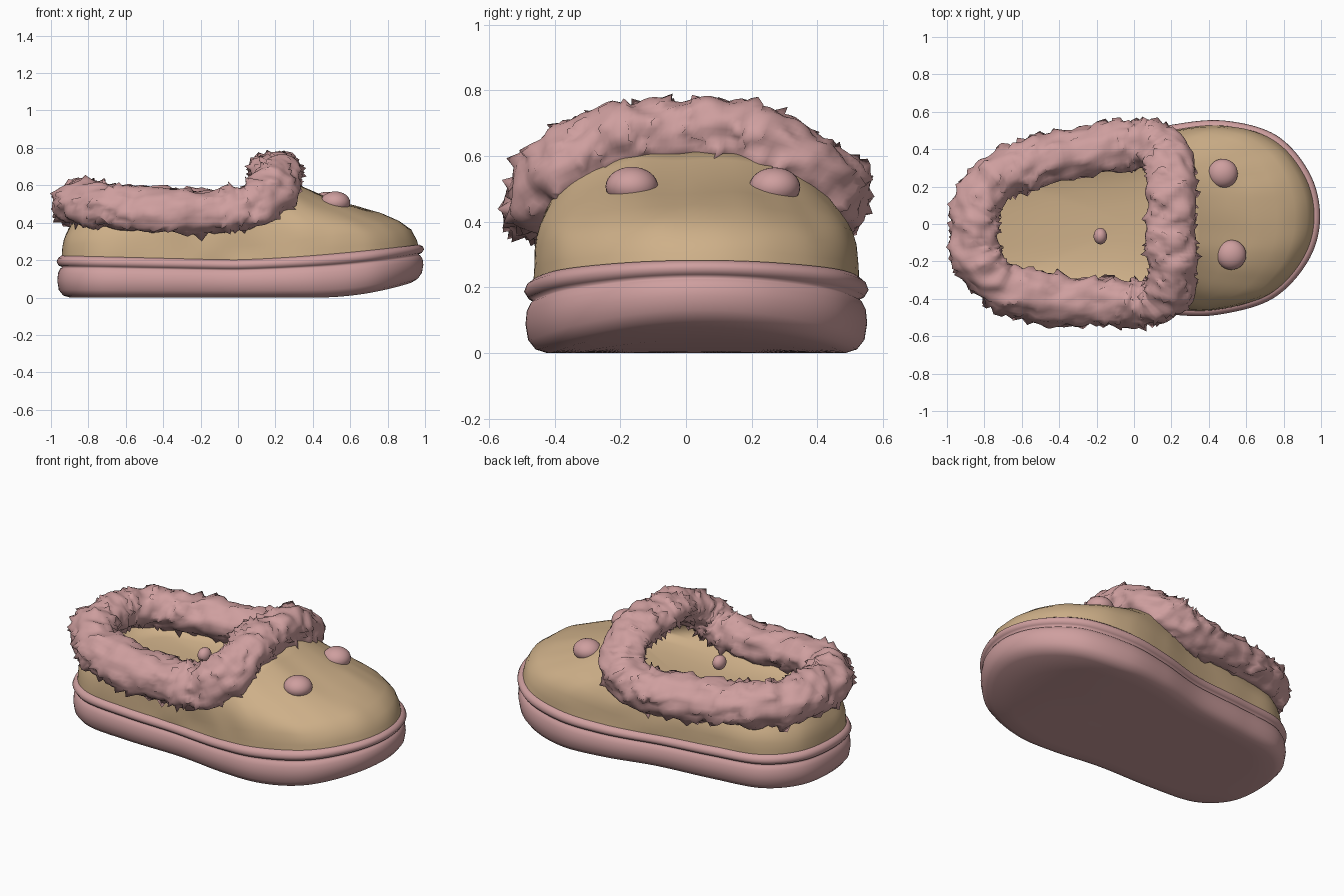
import bpy, bmesh, math, random
from mathutils import Vector, noise

if "Cube" in bpy.data.objects:
    bpy.data.objects.remove(bpy.data.objects["Cube"])

random.seed(4)


def material(name, rgb):
    m = bpy.data.materials.new(name)
    m.diffuse_color = (*rgb, 1)
    m.use_nodes = True
    m.node_tree.nodes["Principled BSDF"].inputs["Base Color"].default_value = m.diffuse_color
    return m


PINK = material("dusty pink", (0.62, 0.345, 0.345))
TAN = material("warm tan", (0.62, 0.435, 0.25))

# Sole outline, counter-clockwise from the toe
SOLE = [(.995, .03), (.94, .27), (.76, .475), (.48, .553), (.2, .53), (-.1, .46),
        (-.45, .42), (-.75, .365), (-.92, .20), (-.97, -.03), (-.93, -.26), (-.76, -.41),
        (-.45, -.445), (-.1, -.45), (.2, -.485), (.45, -.485), (.74, -.40), (.93, -.20)]
# Collar path, point for point with the outline
COLLAR = [(.2, 0, .665), (.2, .15, .66), (.2, .28, .615), (.16, .38, .54), (.06, .42, .47),
          (-.1, .405, .445), (-.45, .345, .455), (-.7, .26, .475), (-.83, .12, .49),
          (-.86, -.04, .495), (-.83, -.19, .49), (-.7, -.32, .475), (-.45, -.395, .455),
          (-.1, -.415, .445), (.06, -.42, .47), (.16, -.38, .54), (.2, -.28, .615), (.2, -.15, .66)]


def smooth_loop(points, steps=10):
    """Closed Catmull-Rom curve."""
    p = [Vector(q).to_3d() for q in points]
    n, out = len(p), []
    for i in range(n):
        a, b, c, d = p[i - 1], p[i], p[(i + 1) % n], p[(i + 2) % n]
        for k in range(steps):
            t = k / steps
            out.append(0.5 * (2 * b + (c - a) * t + (2 * a - 5 * b + 4 * c - d) * t * t
                              + (3 * b - a - 3 * c + d) * t ** 3))
    return out


def inset(loop, d):
    n, out = len(loop), []
    for i in range(n):
        t = (loop[(i + 1) % n] - loop[i - 1]).normalized()
        out.append(loop[i] + Vector((-t.y, t.x, 0)) * d)
    return out


def finish(bm, name, mat):
    bmesh.ops.recalc_face_normals(bm, faces=bm.faces)
    for f in bm.faces:
        f.smooth = True
    me = bpy.data.meshes.new(name)
    bm.to_mesh(me)
    bm.free()
    me.materials.append(mat)
    ob = bpy.data.objects.new(name, me)
    bpy.context.collection.objects.link(ob)
    return ob


def loft(bm, rings, closed=False, caps=()):
    vr = [[bm.verts.new(p) for p in r] for r in rings]
    n = len(vr[0])
    for j in range(len(vr) if closed else len(vr) - 1):
        a, b = vr[j], vr[(j + 1) % len(vr)]
        for i in range(n):
            bm.faces.new((a[i], a[(i + 1) % n], b[(i + 1) % n], b[i]))
    for c in caps:
        r = vr[c]
        mid = bm.verts.new(sum((v.co for v in r), Vector()) / n)
        for i in range(n):
            bm.faces.new((r[i], r[(i + 1) % n], mid))


def z_bottom(x):
    return 0.10 * max(0, (x - .42) / .57) ** 2


def z_top(x):
    return 0.20 + 0.085 * max(0, (x + .1) / 1.09) ** 1.6 + 0.025 * max(0, -x)


outline = smooth_loop(SOLE)
collar = smooth_loop(COLLAR)

# Sole with a groove and a raised rim, toe curling up
rings = []
for s in (.3, .6, .85):
    rings.append([Vector((p.x * s, p.y * s, z_bottom(p.x * s))) for p in inset(outline, .07)])
for d, h in [(.07, 0), (.035, .05), (.012, .18), (.004, .4), (.008, .58), (.02, .69), (.03, .73),
             (.012, .76), (0, .85), (.008, .94), (.025, 1), (.07, 1)]:
    rings.append([Vector((p.x, p.y, z_bottom(p.x) * (1 - h) + z_top(p.x) * h))
                  for p in inset(outline, d)])
bm = bmesh.new()
loft(bm, rings, caps=(0, -1))
finish(bm, "sole", PINK)

# Upper: outer skin from sole to collar, then the lining and the dished insole
CURVE = [(0, 0), (.015, .12), (.055, .26), (.14, .37), (.267, .465), (.43, .56), (.6, .655),
         (.8, .81), (1, 1)]
foot = [Vector((p.x, p.y, z_top(p.x) - .02)) for p in inset(outline, .027)]
floor = [Vector((min(p.x, .62), p.y, .385)) for p in inset(outline, .13)]


def outer_wall():
    out = []
    for f, h in CURVE:
        ring = []
        for b, c in zip(foot, collar):
            # the sides behind the toe bulge more than the toe itself
            side = min(1, abs(b.y) / .5) ** 2 * min(1, max(0, (.8 - b.x) / .35))
            hh = h + .55 * side * h * (1 - h)
            p = Vector((b.x + (c.x - b.x) * f, b.y + (c.y - b.y) * f, b.z + (c.z - b.z) * hh))
            if 0 < f < 1:
                p.z += 0.010 * noise.noise(p * 7)
                p.y += 0.008 * noise.noise(p * 6 + Vector((5, 2, 1)))
            ring.append(p)
        out.append(ring)
    return out


rings = outer_wall()
for f, h in ((.1, .85), (.5, .5), (.9, .15), (1, 0)):
    rings.append([Vector((c.x + (b.x - c.x) * f, c.y + (b.y - c.y) * f,
                          b.z + (c.z - .03 - b.z) * h)) for b, c in zip(floor, collar)])
for s, z in ((.85, .365), (.6, .35), (.3, .342)):
    rings.append([Vector((p.x * s, p.y * s, z)) for p in floor])
bm = bmesh.new()
loft(bm, rings, caps=(-1,))
finish(bm, "upper_and_lining", TAN)

# Fluffy collar: lumpy tube, trimmed underneath on the inside, with pulled-out tufts
n = len(collar)
SEG = 40


def tube_point(i, a):
    c = collar[i % n]
    t = (collar[(i + 1) % n] - collar[(i - 1) % n]).normalized()
    side = t.cross(Vector((0, 0, 1))).normalized()
    up = side.cross(t)
    d = side * math.cos(a) + up * math.sin(a)
    base = c + d * .125
    r = .134 + .026 * noise.noise(base * 7) + .022 * noise.noise(base * 16)
    r *= 1 - .32 * max(0, -math.cos(a - math.pi / 3)) ** 1.5
    flat = .86 if c.x > .15 else .97
    p = c + (side * math.cos(a) + up * math.sin(a) * flat) * r
    if random.random() < .07:
        p += d * random.uniform(.012, .032) + t * random.uniform(-.02, .02) \
            - Vector((0, 0, random.uniform(0, .012)))
    return p


bm = bmesh.new()
loft(bm, [[tube_point(i, 2 * math.pi * k / SEG) for k in range(SEG)] for i in range(n)],
     closed=True)
finish(bm, "fluffy_collar", PINK)


def ball(name, loc, size):
    bm = bmesh.new()
    bmesh.ops.create_uvsphere(bm, u_segments=28, v_segments=16, radius=1)
    for v in bm.verts:
        v.co = Vector(v.co[k] * size[k] + loc[k] for k in range(3))
    finish(bm, name, PINK)


# Two button eyes on the toe and the little bead in the opening
ball("eye_left", (.475, .27, .505), (.08, .078, .06))
ball("eye_right", (.52, -.165, .507), (.08, .08, .06))
ball("bead", (-.18, -.065, .475), (.036, .044, .042))
